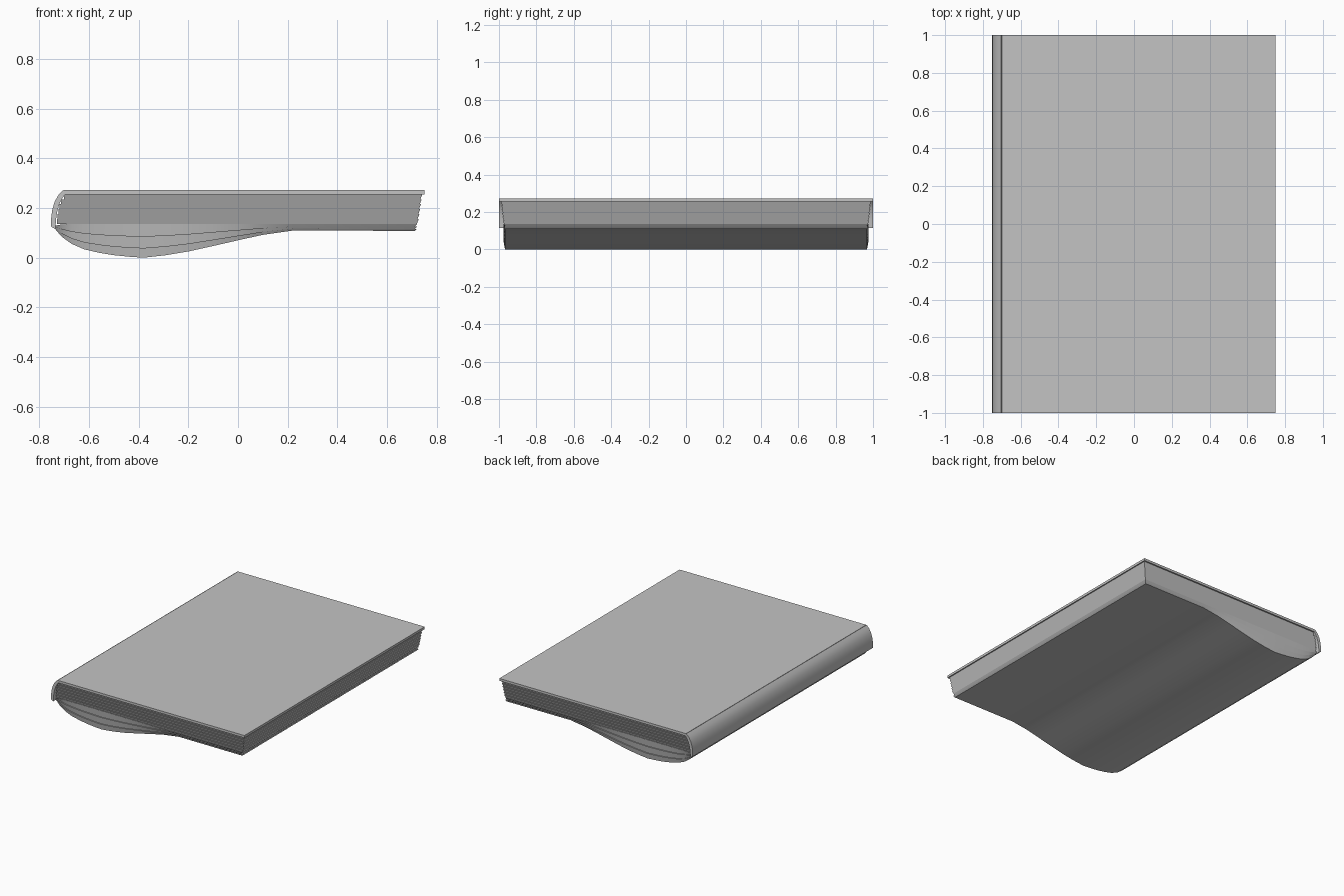
import bpy
import bmesh
import math

cube = bpy.data.objects.get("Cube")
if cube:
    bpy.data.objects.remove(cube)

grey = bpy.data.materials.new("plain_grey")
grey.use_nodes = True
colour = (0.55, 0.55, 0.55, 1)
grey.diffuse_color = colour
grey.node_tree.nodes["Principled BSDF"].inputs["Base Color"].default_value = colour


def sheet(name, upper, lower, y_upper, y_lower, smooth=False):
    """Solid between two matching (x, z) curves, reaching to +-y at each curve."""
    bm = bmesh.new()

    def row(points, y):
        return [bm.verts.new((x, y, z)) for x, z in points]

    rails = [row(upper, -y_upper), row(upper, y_upper),
             row(lower, y_lower), row(lower, -y_lower)]
    for k in range(4):
        a, b = rails[k], rails[(k + 1) % 4]
        for i in range(len(upper) - 1):
            bm.faces.new((a[i], a[i + 1], b[i + 1], b[i]))
    for end in (0, -1):
        bm.faces.new([rail[end] for rail in rails])
    bmesh.ops.recalc_face_normals(bm, faces=bm.faces)
    mesh = bpy.data.meshes.new(name)
    bm.to_mesh(mesh)
    bm.free()
    mesh.materials.append(grey)
    obj = bpy.data.objects.new(name, mesh)
    bpy.context.collection.objects.link(obj)
    if smooth:
        bpy.ops.object.select_all(action="DESELECT")
        obj.select_set(True)
        bpy.context.view_layer.objects.active = obj
        bpy.ops.object.shade_smooth_by_angle(angle=math.radians(35))
    return obj


# Flat cover board
sheet("top_cover", [(-0.70, 0.272), (0.75, 0.272)],
      [(-0.70, 0.255), (0.75, 0.255)], 1, 1)

# Rounded spine
outer = [(-0.703, 0.272), (-0.722, 0.253), (-0.738, 0.225),
         (-0.748, 0.19), (-0.752, 0.155), (-0.752, 0.125)]
inner = [(-0.692, 0.258), (-0.705, 0.242), (-0.718, 0.218),
         (-0.727, 0.187), (-0.732, 0.155), (-0.735, 0.115)]
sheet("spine", outer, inner, 1, 1, smooth=True)

# Flat page bundles, each narrowing downwards
COUNT = 6
Z_TOP, Z_LOW = 0.255, 0.135
step = (Z_TOP - Z_LOW) / COUNT
for i in range(COUNT):
    z = Z_TOP - i * step
    right = 0.742 - 0.003 * i
    left = -0.70 - 0.032 * math.sqrt(i / COUNT)
    y = 0.99 - 0.002 * i
    sheet(f"page_bundle_{i + 1}", [(left, z), (right, z)],
          [(left, z - step), (right - 0.008, z - step)], y, y - 0.008)

# Sagging page bundles under the flat ones
ceiling = [(-0.738, 0.128), (-0.71, 0.134), (-0.67, 0.135), (-0.62, 0.135),
           (-0.56, 0.135), (-0.50, 0.135), (-0.44, 0.135), (-0.38, 0.135),
           (-0.29, 0.135), (-0.20, 0.135), (-0.10, 0.135), (0.0, 0.135),
           (0.10, 0.135), (0.22, 0.135), (0.72, 0.135)]
floor = [0.118, 0.085, 0.056, 0.034, 0.020, 0.010, 0.004, 0.0,
         0.010, 0.025, 0.047, 0.070, 0.092, 0.109, 0.108]


def sag(amount):
    return [(x, z + (low - z) * amount) for (x, z), low in zip(ceiling, floor)]


levels = [0, 0.36, 0.71, 1]
for i in range(3):
    upper, lower = sag(levels[i]), sag(levels[i + 1])
    lower[-1] = (lower[-1][0] - 0.008, lower[-1][1])
    sheet(f"sagging_pages_{i + 1}", upper, lower, 0.975, 0.968, smooth=True)
